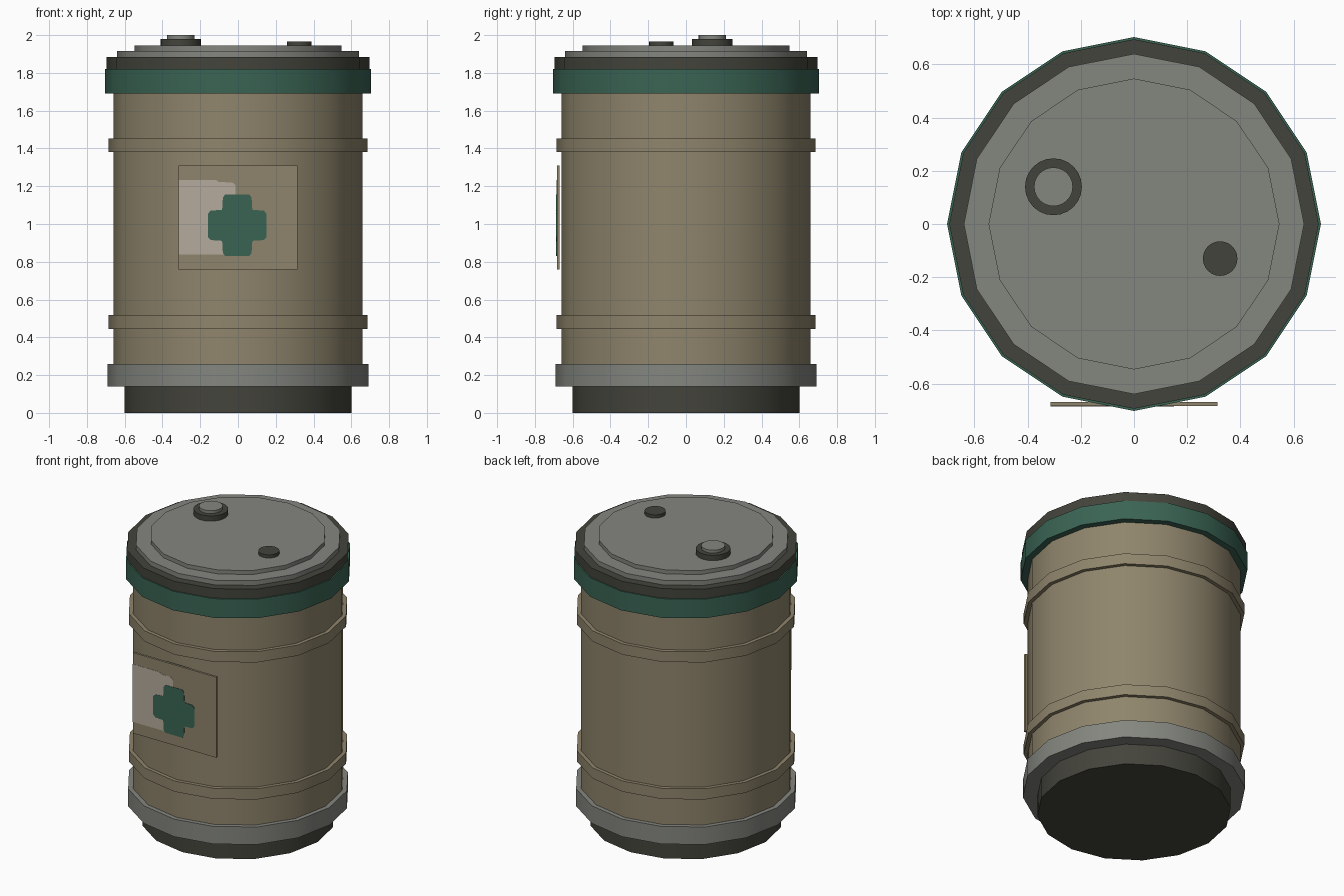
import bpy
import bmesh
import math

if "Cube" in bpy.data.objects:
    bpy.data.objects.remove(bpy.data.objects["Cube"], do_unlink=True)


def srgb(r, g, b):
    return tuple(((c / 255 + 0.055) / 1.055) ** 2.4 for c in (r, g, b)) + (1.0,)


def material(name, rgb):
    mat = bpy.data.materials.new(name)
    mat.use_nodes = True
    mat.diffuse_color = srgb(*rgb)
    shader = next(n for n in mat.node_tree.nodes if n.type == "BSDF_PRINCIPLED")
    shader.inputs["Base Color"].default_value = srgb(*rgb)
    return mat


tan = material("tan paint", (143, 133, 108))
grey = material("grey metal", (132, 134, 127))
dark = material("dark rubber", (68, 68, 60))
green = material("green paint", (58, 100, 84))
pale = material("pale label", (182, 171, 157))


def add_object(name, bm, mat):
    bmesh.ops.recalc_face_normals(bm, faces=bm.faces)
    mesh = bpy.data.meshes.new(name)
    bm.to_mesh(mesh)
    bm.free()
    mesh.materials.append(mat)
    obj = bpy.data.objects.new(name, mesh)
    bpy.context.collection.objects.link(obj)
    return obj


def drum(name, mat, radius, bottom, top, x=0, y=0, sides=16):
    """Closed upright cylinder with a corner on each axis."""
    bm = bmesh.new()
    ring = [bm.verts.new((x + radius * math.cos(math.tau * i / sides),
                          y + radius * math.sin(math.tau * i / sides), bottom))
            for i in range(sides)]
    base = bm.faces.new(ring)
    grown = bmesh.ops.extrude_face_region(bm, geom=[base], use_keep_orig=True)
    raised = [v for v in grown["geom"] if isinstance(v, bmesh.types.BMVert)]
    bmesh.ops.translate(bm, verts=raised, vec=(0, 0, top - bottom))
    obj = add_object(name, bm, mat)
    bpy.ops.object.select_all(action="DESELECT")
    obj.select_set(True)
    bpy.context.view_layer.objects.active = obj
    bpy.ops.object.shade_smooth_by_angle(angle=math.radians(30))


def plate(name, mat, outline, back, front):
    """Flat upright plate with an x/z outline."""
    bm = bmesh.new()
    face = bm.faces.new([bm.verts.new((x, back, z)) for x, z in outline])
    grown = bmesh.ops.extrude_face_region(bm, geom=[face], use_keep_orig=True)
    moved = [v for v in grown["geom"] if isinstance(v, bmesh.types.BMVert)]
    bmesh.ops.translate(bm, verts=moved, vec=(0, front - back, 0))
    add_object(name, bm, mat)


# Barrel, base and trim
drum("base", dark, 0.60, 0, 0.15)
drum("bottom_ring", grey, 0.69, 0.14, 0.26)
drum("barrel_body", tan, 0.66, 0.2, 1.75)
for name, z in (("lower_band", 0.445), ("upper_band", 1.38)):
    drum(name, tan, 0.685, z, z + 0.073)
drum("green_collar", green, 0.703, 1.69, 1.82)
drum("lid_rim", dark, 0.695, 1.81, 1.885)

# Stepped lid and its two caps
drum("lid", grey, 0.64, 1.88, 1.917)
drum("lid_panel", grey, 0.547, 1.91, 1.944)
drum("large_cap", dark, 0.107, 1.94, 1.98, -0.303, 0.14, 24)
drum("large_cap_top", grey, 0.073, 1.975, 2.0, -0.303, 0.14, 24)
drum("small_cap", dark, 0.065, 1.94, 1.966, 0.324, -0.13, 24)

# Sign plate with a pale patch and a cross
plate("sign_plate", tan,
      [(-0.315, 0.76), (0.315, 0.76), (0.315, 1.31), (-0.315, 1.31)], -0.669, -0.684)
plate("pale_patch", pale,
      [(-0.315, 0.838), (-0.012, 0.838), (-0.012, 1.205), (-0.03, 1.22),
       (-0.1, 1.222), (-0.115, 1.232), (-0.315, 1.232)], -0.683, -0.6855)

corner = [(0.155, 0.062), (0.14, 0.078), (0.08, 0.082), (0.076, 0.147), (0.064, 0.163)]
half = corner + [(-x, z) for x, z in reversed(corner)]
cross = half + [(-x, -z) for x, z in half]
plate("cross", green, [(x - 0.004, z + 0.993) for x, z in cross], -0.683, -0.687)
